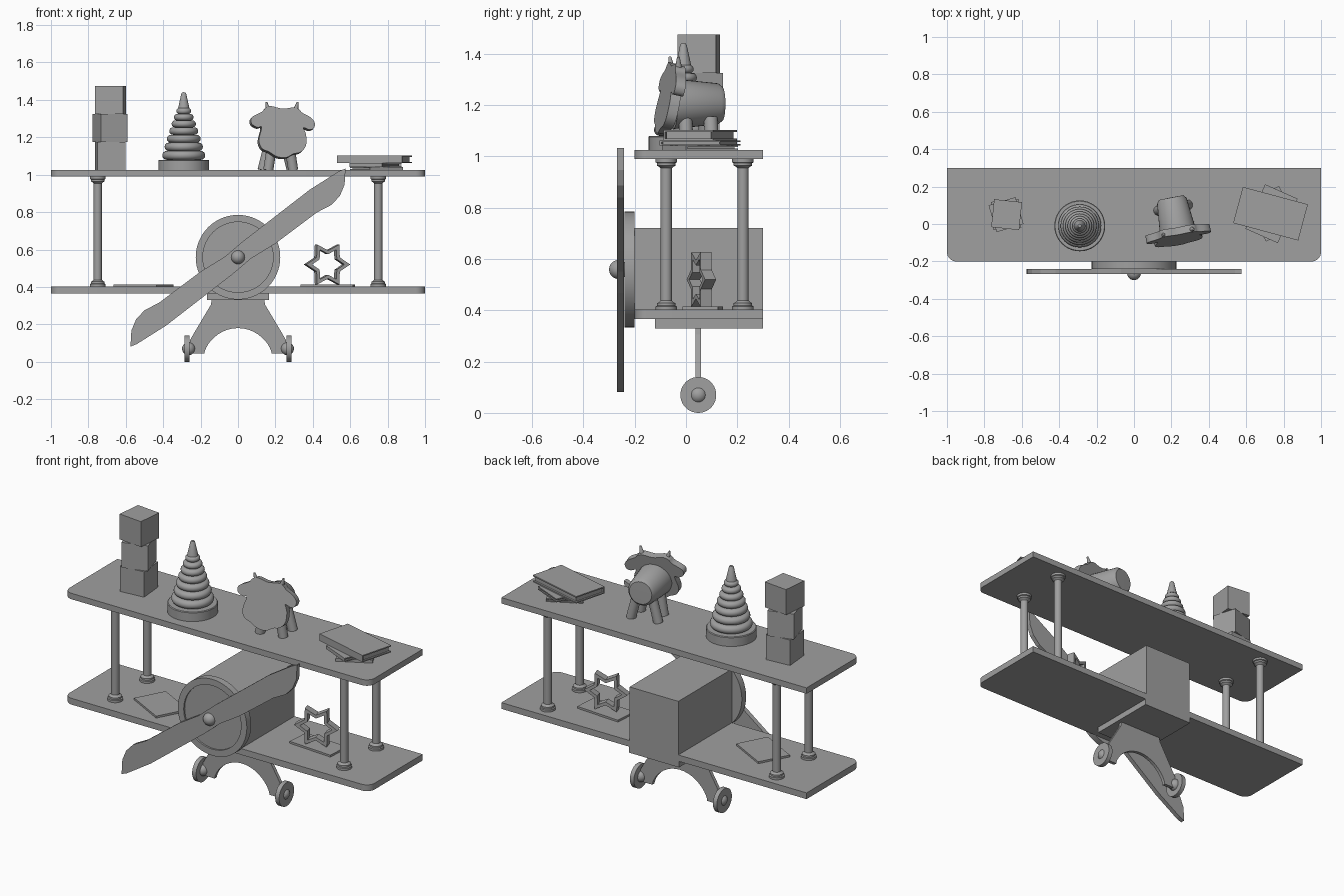
import bpy, bmesh
from math import sin, cos, pi, radians
from mathutils import Matrix, Vector

if "Cube" in bpy.data.objects:
    bpy.data.objects.remove(bpy.data.objects["Cube"])

GREY = bpy.data.materials.new("dark_grey")
GREY.diffuse_color = (0.35, 0.35, 0.35, 1)
GREY.use_nodes = True
GREY.node_tree.nodes["Principled BSDF"].inputs["Base Color"].default_value = GREY.diffuse_color


def finish(name, bm, loc=(0, 0, 0), rot=(0, 0, 0), smooth=False):
    bmesh.ops.remove_doubles(bm, verts=bm.verts, dist=1e-5)
    bmesh.ops.recalc_face_normals(bm, faces=bm.faces)
    me = bpy.data.meshes.new(name)
    bm.to_mesh(me)
    bm.free()
    me.materials.append(GREY)
    ob = bpy.data.objects.new(name, me)
    bpy.context.collection.objects.link(ob)
    ob.location, ob.rotation_euler = loc, rot
    if smooth:
        bpy.ops.object.select_all(action='DESELECT')
        ob.select_set(True)
        bpy.context.view_layer.objects.active = ob
        bpy.ops.object.shade_smooth_by_angle(angle=radians(35))
    return ob


def box(name, size, loc, yaw=0):
    bm = bmesh.new()
    bmesh.ops.create_cube(bm, size=1, matrix=Matrix.Diagonal((*size, 1)))
    return finish(name, bm, loc, (0, 0, radians(yaw)))


def prism(name, pts, depth, loc, rot=(0, 0, 0), upright=True, smooth=False):
    """Extrude an outline: drawn in XZ when upright, otherwise in XY."""
    bm = bmesh.new()
    face = bm.faces.new([bm.verts.new((a, -depth / 2, b) if upright else (a, b, -depth / 2)) for a, b in pts])
    out = bmesh.ops.extrude_face_region(bm, geom=[face])
    verts = [g for g in out['geom'] if isinstance(g, bmesh.types.BMVert)]
    bmesh.ops.translate(bm, verts=verts, vec=(0, depth, 0) if upright else (0, 0, depth))
    return finish(name, bm, loc, rot, smooth)


def rounded(pts, steps=4):
    """Smooth closed curve through the points."""
    p, n, out = [Vector(q) for q in pts], len(pts), []
    for i in range(n):
        a, b, c, d = p[i - 1], p[i], p[(i + 1) % n], p[(i + 2) % n]
        for t in [k / steps for k in range(steps)]:
            out.append((2 * b + (c - a) * t + (2 * a - 5 * b + 4 * c - d) * t ** 2
                        + (3 * b - a - 3 * c + d) * t ** 3) / 2)
    return out


def lathe(name, profile, loc, rot=(0, 0, 0), n=40):
    bm = bmesh.new()
    vs = [bm.verts.new((r, 0, h)) for r, h in profile]
    es = [bm.edges.new(p) for p in zip(vs, vs[1:])]
    bmesh.ops.spin(bm, geom=vs + es, cent=(0, 0, 0), axis=(0, 0, 1), angle=2 * pi, steps=n)
    return finish(name, bm, loc, rot, True)


def rod(name, a, b, r0, r1, n=20):
    d = Vector(b) - Vector(a)
    rot = d.to_track_quat('Z', 'Y').to_euler()
    return lathe(name, [(0, 0), (r0, 0), (r1, d.length), (0, d.length)], a, rot, n)


def ball(name, r, loc):
    bm = bmesh.new()
    bmesh.ops.create_uvsphere(bm, u_segments=24, v_segments=14, radius=r)
    return finish(name, bm, loc, (0, 0, 0), True)


# Wing shelves with rounded front corners
R = 0.05
arc = [i * pi / 16 for i in range(9)]
wing = [(1, 0.3), (-1, 0.3)]
wing += [(-1 + R - R * cos(t), -0.2 + R - R * sin(t)) for t in arc]
wing += [(1 - R + R * sin(t), -0.2 + R - R * cos(t)) for t in arc]
prism("upper_wing_shelf", wing, 0.035, (0, 0, 1.007), upright=False, smooth=True)
prism("lower_wing_shelf", wing, 0.037, (0, 0, 0.384), upright=False, smooth=True)

# Turned posts
half = [(0, 0), (0.042, 0), (0.042, 0.013), (0.036, 0.016), (0.036, 0.026), (0.028, 0.03), (0.022, 0.036)]
post = half + [(r, 0.588 - h) for r, h in reversed(half)]
for x in (-0.75, 0.75):
    for y in (-0.077, 0.222):
        lathe("wing_post", post, (x, y, 0.402), n=28)

# Fuselage, mounting plate and engine ring
box("fuselage", (0.32, 0.5, 0.318), (0, 0.05, 0.561))
box("mounting_plate", (0.33, 0.42, 0.036), (0, 0.09, 0.348))
lathe("engine_disc", [(0, 0), (0.226, 0), (0.226, 0.04), (0.188, 0.04), (0.188, 0.03), (0, 0.03)],
      (0, -0.2, 0.559), (pi / 2, 0, 0), 56)

# Propeller: one blade outline repeated by half turn
blade = [(0.07, -0.005), (0.2, 0.075), (0.42, 0.24), (0.5, 0.282), (0.545, 0.33), (0.57, 0.39), (0.575, 0.476),
         (0.54, 0.462), (0.385, 0.364), (0.17, 0.198), (0.03, 0.09)]
prism("propeller", blade + [(-x, -z) for x, z in blade], 0.027, (0, -0.255, 0.557))
ball("propeller_hub", 0.037, (0, -0.263, 0.559))

# Landing gear
side = [(0.18, 0.043), (0.257, 0.043), (0.257, 0.115), (0.24, 0.145), (0.145, 0.305), (0.14, 0.332)]
arch = [(-0.18 * cos(t), 0.043 + 0.137 * sin(t) ** 1.3) for t in [i * pi / 20 for i in range(1, 20)]]
prism("landing_strut", side + [(-x, z) for x, z in reversed(side)] + arch, 0.02, (0, 0.048, 0))
for s in (-1, 1):
    lathe("wheel", [(0, -0.013), (0.07, -0.013), (0.07, 0.013), (0, 0.013)],
          (s * 0.272, 0.048, 0.07), (0, pi / 2, 0))
    ball("wheel_cap", 0.035, (s * 0.264, 0.048, 0.07))

# Stacked toy blocks
for i, (yaw, dx) in enumerate(((5, 0), (17, 0), (-6, 0.003))):
    box("toy_block", (0.15, 0.15, 0.15), (-0.684 + dx, 0.05, 1.1 + 0.15 * i), yaw)

# Ring stacker: base, rounded rings and cone tip
prof = [(0, 0), (0.136, 0), (0.136, 0.052), (0.132, 0.056)]
z = 0.056
for i in range(7):
    r, h = 0.115 - 0.0125 * i, 0.047 - 0.0025 * i
    prof += [(r - h / 2 + h / 2 * sin(t), z + h / 2 - h / 2 * cos(t)) for t in [k * pi / 8 for k in range(9)]]
    z += h
prof += [(0.03, z), (0.013, 0.41), (0.009, 0.416), (0, 0.417)]
lathe("ring_stacker", prof, (-0.29, -0.01, 1.024), n=40)

# Toy sheep: tilted face plate, barrel body, horns and splayed legs
yaw = radians(11)
place = Matrix.Translation((0.238, -0.06, 0)) @ Matrix.Rotation(yaw, 4, 'Z')
face = [(-0.112, 1.335), (-0.09, 1.358), (-0.06, 1.366), (0, 1.352), (0.06, 1.358), (0.09, 1.348), (0.107, 1.33),
        (0.15, 1.305), (0.173, 1.275), (0.166, 1.245), (0.14, 1.238), (0.11, 1.248), (0.123, 1.21), (0.12, 1.15),
        (0.09, 1.115), (0.05, 1.105), (0.01, 1.085), (-0.04, 1.09), (-0.08, 1.115), (-0.12, 1.135), (-0.135, 1.18),
        (-0.117, 1.25), (-0.14, 1.25), (-0.171, 1.27), (-0.168, 1.305)]
prism("sheep_face", rounded([(x, h - 1.22) for x, h in face]), 0.04, place @ Vector((0, -0.005, 1.22)),
      (radians(-12), 0, yaw), smooth=True)
lathe("sheep_body", [(0, 0), (0.098, 0), (0.08, 0.178), (0.066, 0.195), (0, 0.196)],
      place @ Vector((0, 0.01, 1.205)), (-pi / 2, 0, yaw), 32)
for s in (-1, 1):
    rod("sheep_horn", place @ Vector((s * 0.072, 0.018, 1.335)), place @ Vector((s * 0.086, 0.014, 1.388)), 0.016, 0.005, 12)
    for y, foot in ((0.05, 0.068), (0.15, 0.08)):
        rod("sheep_leg", place @ Vector((s * foot, y, 1.024)), place @ Vector((s * 0.048, y, 1.15)), 0.027, 0.027)


# Books: two covers, recessed pages and a spine
def book(name, w, d, h, loc, yaw):
    t = min(0.007, h / 3)
    turn = Matrix.Rotation(radians(yaw), 3, 'Z')
    for dz in (t / 2, h - t / 2):
        box(name + "_cover", (w, d, t), Vector(loc) + Vector((0, 0, dz)), yaw)
    box(name + "_pages", (w - 0.02, d - 0.02, h - t), Vector(loc) + Vector((0, 0, h / 2)), yaw)
    box(name + "_spine", (w, t, h - t), Vector(loc) + turn @ Vector((0, -d / 2 + t / 2, h / 2)), yaw)


book("bottom_book", 0.2, 0.23, 0.018, (0.74, 0.055, 1.024), 28)
book("middle_book", 0.19, 0.26, 0.02, (0.735, 0.055, 1.042), -24)
book("top_book", 0.36, 0.2, 0.041, (0.73, 0.055, 1.062), -15)
box("flat_book_left", (0.26, 0.19, 0.012), (-0.505, 0, 0.408), -28)
box("flat_book_right", (0.28, 0.14, 0.012), (0.48, 0.065, 0.408), -4)

# Hollow six-pointed star standing on the right book
bm = bmesh.new()
loops = []
for scale in (1, 0.74):
    for y in (-0.0225, 0.0225):
        loops.append([bm.verts.new((scale * r * cos(a), y, scale * r * sin(a)))
                      for a, r in [(i * pi / 6, 0.123 if i % 2 == 0 else 0.075) for i in range(12)]])
for a, b in ((0, 1), (2, 3), (0, 2), (1, 3)):
    for i in range(12):
        j = (i + 1) % 12
        bm.faces.new((loops[a][i], loops[a][j], loops[b][j], loops[b][i]))
finish("star_ornament", bm, (0.476, 0.06, 0.52), (0, 0, radians(17)))
